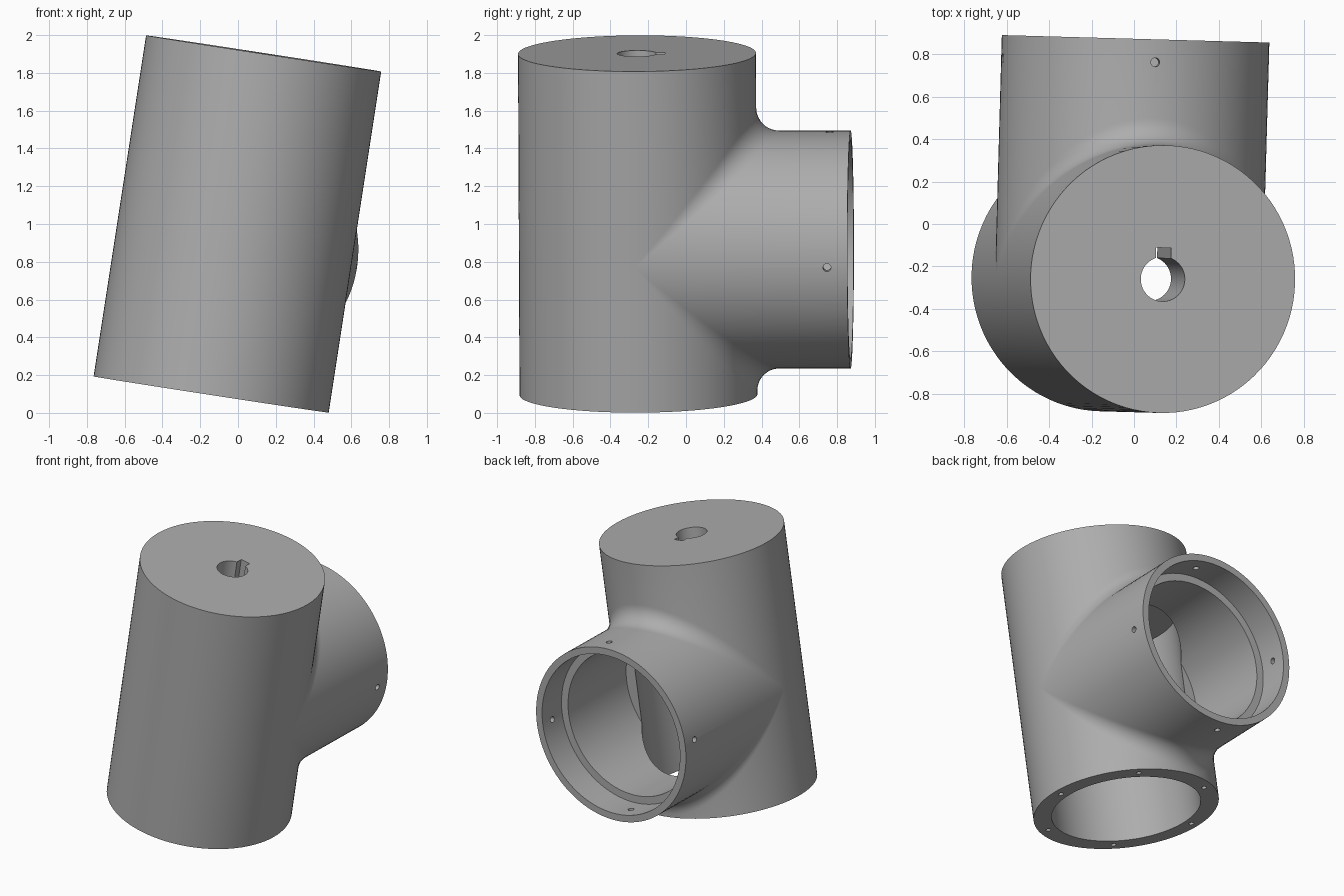
import bpy, bmesh
from math import sin, cos, pi, radians
from mathutils import Matrix, Vector

cube = bpy.data.objects.get("Cube")
if cube:
    bpy.data.objects.remove(cube)

R, FILLET = 0.63, 0.126            # outer radius of both tubes, blend radius
BOTTOM, TOP, END = -0.777, 1.05, 1.127
SEG, ARC = 96, 10
RF = R + FILLET

grey = bpy.data.materials.new("plain grey")
grey.use_nodes = True
colour = (0.42, 0.42, 0.42, 1)
grey.diffuse_color = colour
grey.node_tree.nodes["Principled BSDF"].inputs["Base Color"].default_value = colour

# Whole fitting is leaned sideways and turned slightly
pose = (Matrix.Translation((-0.024, -0.255, 0.865))
        @ Matrix.Rotation(radians(-1.6), 4, 'Z') @ Matrix.Rotation(radians(8.75), 4, 'Y'))


def make_object(name, bm):
    bmesh.ops.recalc_face_normals(bm, faces=bm.faces)
    mesh = bpy.data.meshes.new(name)
    bm.to_mesh(mesh)
    bm.free()
    mesh.materials.append(grey)
    ob = bpy.data.objects.new(name, mesh)
    bpy.context.collection.objects.link(ob)
    return ob


def main_point(a, z):
    return Vector((R * cos(a), R * sin(a), z))


def branch_point(a, y):
    return Vector((R * cos(a), y, R * sin(a)))


def blend_point(a, t, side):
    # rolling-ball blend between the two equal tubes
    c, s = cos(a), sin(a)
    n = Vector((-c, -s, 0)).slerp(Vector((-c, 0, -s * side)), t) if s > 1e-6 else Vector((-c, 0, 0))
    return Vector((RF * c, RF * s, side * RF * s)) + n * FILLET


# Outer skin: upright tube, side branch and the blend between them
bm = bmesh.new()


def strip(f, a, b, u, v):
    bm.faces.new([bm.verts.new(p) for p in (f(a, u(a)), f(b, u(b)), f(b, v(b)), f(a, v(a)))])


for i in range(SEG):
    a, b = 2 * pi * i / SEG, 2 * pi * (i + 1) / SEG
    strip(branch_point, a, b, lambda q: RF * abs(sin(q)), lambda q: END)
    if i >= SEG // 2:
        strip(main_point, a, b, lambda q: BOTTOM, lambda q: 0)
        strip(main_point, a, b, lambda q: 0, lambda q: TOP)
        continue
    strip(main_point, a, b, lambda q: BOTTOM, lambda q: -RF * sin(q))
    strip(main_point, a, b, lambda q: RF * sin(q), lambda q: TOP)
    for side in (-1, 1):
        for k in range(ARC):
            strip(lambda q, t: blend_point(q, t, side), a, b,
                  lambda q: k / ARC, lambda q: (k + 1) / ARC)
bmesh.ops.remove_doubles(bm, verts=bm.verts, dist=1e-5)
bmesh.ops.holes_fill(bm, edges=[e for e in bm.edges if e.is_boundary], sides=0)
body = make_object("pipe_tee_body", bm)

cutters = []


def cut_cylinder(name, radius, start, end, axis='Z', at=(0, 0, 0), seg=24):
    bm = bmesh.new()
    turn = {'Z': Matrix(), 'Y': Matrix.Rotation(-pi / 2, 4, 'X'),
            'X': Matrix.Rotation(pi / 2, 4, 'Y')}[axis]
    m = Matrix.Translation(at) @ turn @ Matrix.Translation((0, 0, (start + end) / 2))
    bmesh.ops.create_cone(bm, cap_ends=True, segments=seg, radius1=radius, radius2=radius,
                          depth=end - start, matrix=m)
    cutters.append(make_object(name, bm))


# Main bore, branch bore and the wider socket at the branch mouth
cut_cylinder("main_bore", 0.507, -0.9, 0.62, seg=SEG)
cut_cylinder("branch_bore", 0.525, 0.25, 1.0, 'Y', seg=SEG)
cut_cylinder("branch_socket", 0.58, END - 0.22, 1.3, 'Y', seg=SEG)

# Shaft hole with keyway through the thick top
cut_cylinder("shaft_hole", 0.105, 0.5, 1.2, seg=48)
bm = bmesh.new()
bmesh.ops.create_cube(bm, size=1, matrix=Matrix.Translation((0, 0.074, 0.85))
                      @ Matrix.Diagonal((0.072, 0.147, 0.7, 1)))
cutters.append(make_object("keyway", bm))

# Screw holes: four around the branch mouth, six in the bottom rim
for axis in 'XZ':
    cut_cylinder("mouth_screw_hole", 0.021, -1, 1, axis, (0, END - 0.108, 0))
for i in range(6):
    a = i * pi / 3
    cut_cylinder("rim_screw_hole", 0.018, -0.9, BOTTOM + 0.12, 'Z',
                 (0.568 * cos(a), 0.568 * sin(a), 0))

for c in cutters:
    c.hide_render = True
    mod = body.modifiers.new(c.name, 'BOOLEAN')
    mod.operation, mod.solver, mod.object = 'DIFFERENCE', 'EXACT', c

bpy.context.view_layer.update()
cut = bpy.data.meshes.new_from_object(body.evaluated_get(bpy.context.evaluated_depsgraph_get()))
body.modifiers.clear()
body.data = cut
for c in cutters:
    bpy.data.objects.remove(c)

body.data.transform(pose)
bpy.ops.object.select_all(action='DESELECT')
body.select_set(True)
bpy.context.view_layer.objects.active = body
bpy.ops.object.shade_smooth_by_angle(angle=radians(30))
